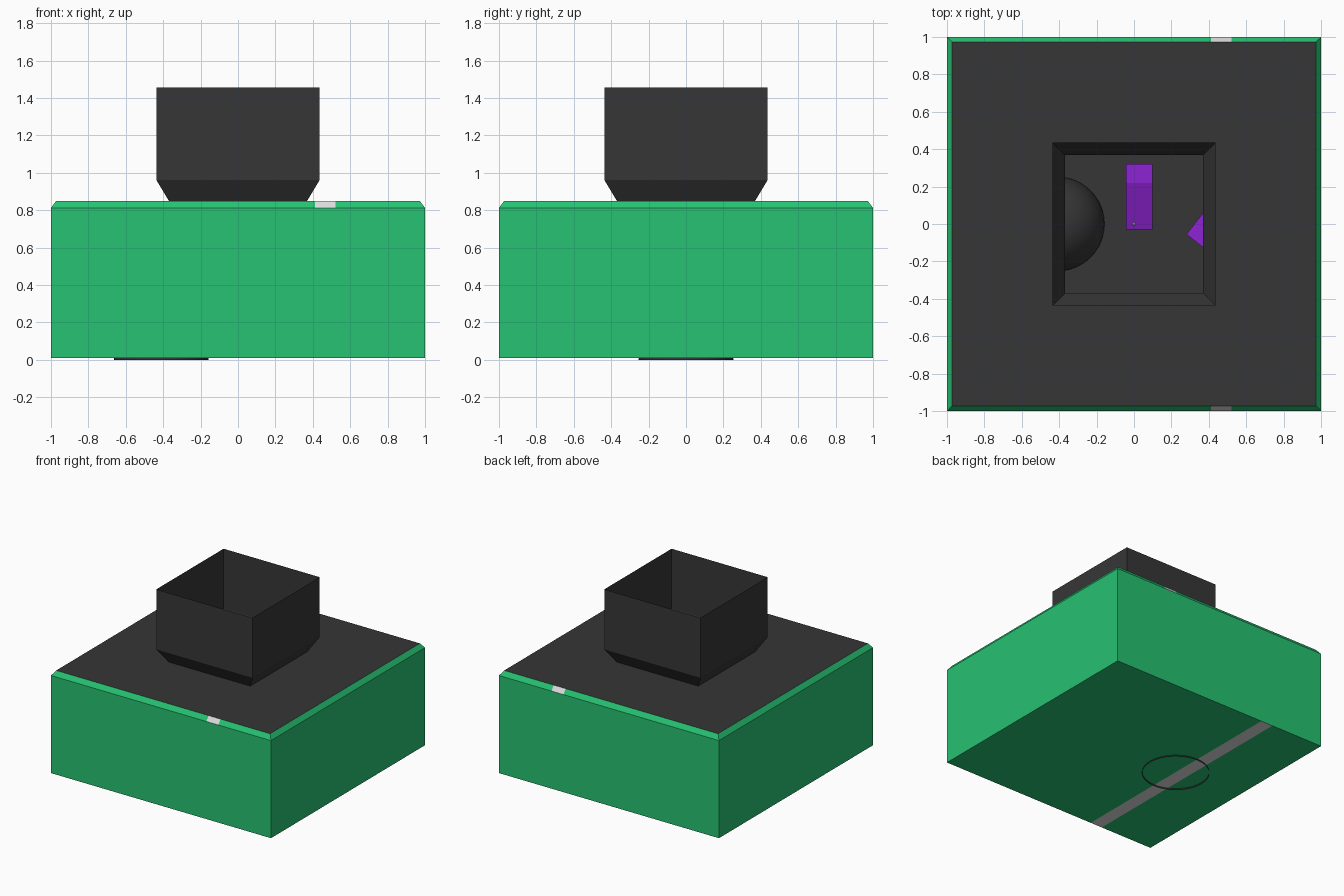
import bpy, bmesh, math
from mathutils import Matrix

if "Cube" in bpy.data.objects:
    bpy.data.objects.remove(bpy.data.objects["Cube"])


def mat(name, r, g, b):
    m = bpy.data.materials.new(name)
    m.diffuse_color = (r, g, b, 1)
    m.use_nodes = True
    m.node_tree.nodes["Principled BSDF"].inputs["Base Color"].default_value = m.diffuse_color
    return m


GREEN = mat("green", 0.0194, 0.539, 0.168)
DARK = mat("charcoal", 0.037, 0.037, 0.037)
WHITE = mat("off_white", 0.72, 0.72, 0.72)
PURPLE = mat("purple", 0.27, 0.017, 0.665)


def finish(name, bm, *mats):
    bmesh.ops.remove_doubles(bm, verts=bm.verts, dist=1e-5)
    me = bpy.data.meshes.new(name)
    bm.to_mesh(me)
    bm.free()
    for m in mats:
        me.materials.append(m)
    ob = bpy.data.objects.new(name, me)
    bpy.context.collection.objects.link(ob)
    return ob


def face(bm, pts, index=0):
    f = bm.faces.new([bm.verts.new(p) for p in pts])
    f.material_index = index


def square(h, z):
    return [(-h, -h, z), (h, -h, z), (h, h, z), (-h, h, z)]


def rings(bm, profile):
    """Square tube through (half width, z) stations."""
    for (h0, z0), (h1, z1) in zip(profile, profile[1:]):
        a, b = square(h0, z0), square(h1, z1)
        for i in range(4):
            j = (i + 1) % 4
            face(bm, [a[i], a[j], b[j], b[i]])


# Outer green box: walls, bevelled rim and floor
Z0, ZB, ZT, TOP = 0.01, 0.812, 0.85, 0.972
S0, S1 = 0.413, 0.522          # stripe limits
bm = bmesh.new()
rings(bm, [(1, Z0), (1, ZB)])
for s in (-1, 1):
    # side bevels
    p = [(s, -1, ZB), (s, 1, ZB), (s * TOP, TOP, ZT), (s * TOP, -TOP, ZT)]
    face(bm, p if s > 0 else p[::-1])
    # front and back bevels with a pale stripe
    lo, hi = [-1, S0, S1, 1], [-TOP, S0, S1, TOP]
    for i in range(3):
        p = [(lo[i], s, ZB), (lo[i + 1], s, ZB),
             (hi[i + 1], s * TOP, ZT), (hi[i], s * TOP, ZT)]
        face(bm, p if s < 0 else p[::-1], int(i == 1))
# floor with the stripe running front to back
fx = [-1, -S1, -S0, 1]
for i in range(3):
    face(bm, [(fx[i], -1, Z0), (fx[i], 1, Z0), (fx[i + 1], 1, Z0), (fx[i + 1], -1, Z0)], int(i == 1))
finish("box_shell", bm, GREEN, WHITE)

# Dark inner lining, open at the top
bm = bmesh.new()
rings(bm, [(0.99, 0.016), (0.99, 0.81)])
face(bm, square(0.99, 0.016))
bmesh.ops.reverse_faces(bm, faces=[f for f in bm.faces if abs(f.normal.z) < 0.5])
finish("inner_lining", bm, DARK)

# Roof with square opening, and the thin-walled hopper standing on it
bm = bmesh.new()
rings(bm, [(TOP, ZT), (0.37, ZT)])
finish("roof", bm, DARK)
bm = bmesh.new()
rings(bm, [(0.37, ZT), (0.437, 0.962), (0.437, 1.455)])
finish("hopper", bm, DARK)

# Open-bottomed dome resting inside
bm = bmesh.new()
bmesh.ops.create_uvsphere(bm, u_segments=48, v_segments=24, radius=0.253)
bmesh.ops.delete(bm, geom=[v for v in bm.verts if v.co.z < -0.001], context='VERTS')
bmesh.ops.translate(bm, verts=bm.verts, vec=(-0.41, 0, 0))
for f in bm.faces:
    f.smooth = True
finish("dome", bm, DARK)

# Purple wedge: flat back step, sloping front
side = [(-0.03, 0.02), (0.32, 0.02), (0.32, 0.22), (0.22, 0.22), (-0.03, 0.13)]
bm = bmesh.new()
xa, xb = -0.042, 0.1
face(bm, [(xa, y, z) for y, z in reversed(side)])
face(bm, [(xb, y, z) for y, z in side])
for i, (y, z) in enumerate(side):
    y2, z2 = side[(i + 1) % len(side)]
    face(bm, [(xa, y, z), (xa, y2, z2), (xb, y2, z2), (xb, y, z)])
bmesh.ops.recalc_face_normals(bm, faces=bm.faces)
finish("wedge", bm, PURPLE)

# Turned purple block, partly under the roof
bm = bmesh.new()
bmesh.ops.create_cube(bm, size=1)
bmesh.ops.scale(bm, verts=bm.verts, vec=(0.3, 0.14, 0.12))
bmesh.ops.translate(bm, verts=bm.verts, vec=(0.15, 0.07, 0.08))
bmesh.ops.transform(bm, verts=bm.verts,
                    matrix=Matrix.Translation((0.28, -0.055, 0)) @ Matrix.Rotation(math.radians(-38), 4, 'Z'))
finish("turned_block", bm, PURPLE)

# Small pale stud on the wedge
bm = bmesh.new()
bmesh.ops.create_icosphere(bm, subdivisions=2, radius=0.009)
bmesh.ops.translate(bm, verts=bm.verts, vec=(0, 0, 0.143))
finish("stud", bm, WHITE)
